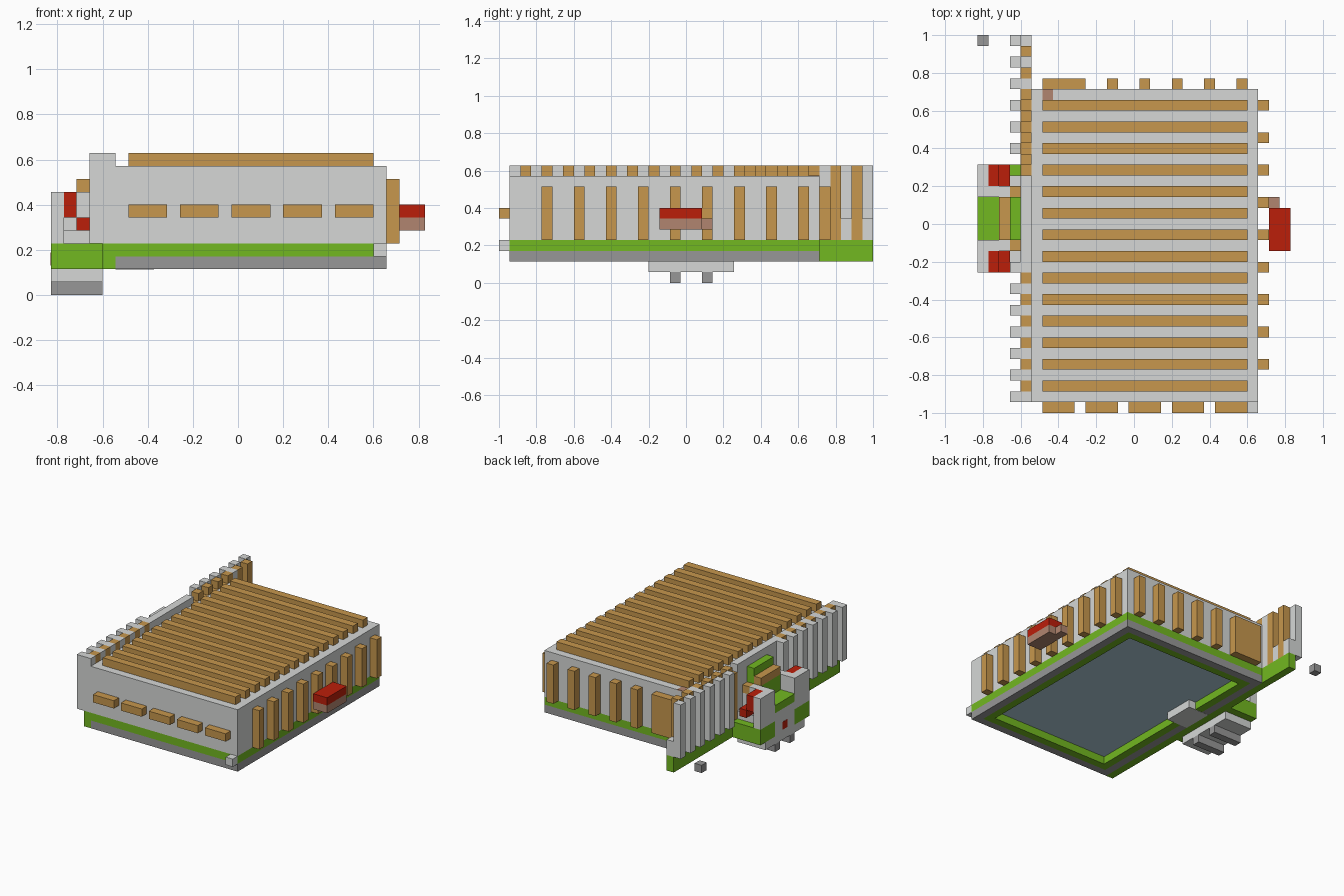
import bpy
import bmesh
from mathutils import Vector

if "Cube" in bpy.data.objects:
    bpy.data.objects.remove(bpy.data.objects["Cube"])

U = 2 / 35                      # size of one block
ORIGIN = Vector((14.5, 17.5, 0))


def material(name, r, g, b):
    m = bpy.data.materials.new(name)
    m.use_nodes = True
    m.diffuse_color = (r, g, b, 1)
    m.node_tree.nodes["Principled BSDF"].inputs["Base Color"].default_value = (r, g, b, 1)
    return m


STONE = material("light_stone", 0.67, 0.685, 0.675)
GREY = material("mid_grey", 0.31, 0.31, 0.31)
WOOD = material("wood", 0.57, 0.31, 0.075)
GRASS = material("grass_green", 0.17, 0.48, 0.015)
RED = material("red", 0.5, 0.013, 0.003)
CLAY = material("clay", 0.44, 0.235, 0.16)
SLATE = material("slate", 0.44, 0.62, 0.71)


def blocks(name, mat, boxes):
    """One object from boxes given as (x range, y range, z range) in blocks."""
    bm = bmesh.new()
    for ranges in boxes:
        lo = Vector([r[0] for r in ranges])
        hi = Vector([r[1] for r in ranges])
        made = bmesh.ops.create_cube(bm, size=1)
        for v in made["verts"]:
            p = Vector([lo[i] if v.co[i] < 0 else hi[i] for i in range(3)])
            v.co = (p - ORIGIN) * U
    mesh = bpy.data.meshes.new(name)
    bm.to_mesh(mesh)
    bm.free()
    mesh.materials.append(mat)
    obj = bpy.data.objects.new(name, mesh)
    bpy.context.collection.objects.link(obj)
    return obj


def ring(inset, z):
    """Four bars, one block wide, inset from the edge of the hall."""
    x0, x1, y0, y1 = 5 + inset, 26 - inset, 1 + inset, 30 - inset
    return [((x0, x1), (y0, y0 + 1), z), ((x0, x1), (y1 - 1, y1), z),
            ((x0, x0 + 1), (y0 + 1, y1 - 1), z), ((x1 - 1, x1), (y0 + 1, y1 - 1), z)]


def cell(i):
    return (i, i + 1)


# Hall: foundation, walls and floor seen from below
blocks("foundation", GREY, ring(0, (2, 3)))
blocks("grass_band", GRASS, ring(0, (3, 4)))
blocks("inner_grass_band", GRASS, ring(1, (2, 3)))
blocks("hall_floor", SLATE, [((6, 25), (2, 29), (3, 4))])
blocks("hall_walls", STONE, [((5, 26), (1, 30), (4, 10))])
blocks("entrance_block", STONE, [((5, 8), (16, 20), (1.98, 3))])
blocks("corner_block", STONE, [((25, 26), (0, 1), (3, 4))])
blocks("roof_inlay", CLAY, [((6, 7), (29, 30), (9.9, 10.05))])

# Roof slats
blocks("roof_slats", WOOD, [((6, 25), cell(y), (10, 11)) for y in range(2, 29, 2)])

# Logs on the front, posts on the left side and back
blocks("front_logs", WOOD, [((x, x + 3), (0, 1), (6, 7)) for x in range(6, 25, 4)])
blocks("side_posts", WOOD, [((26, 27), cell(y), (4, 9)) for y in range(4, 29, 3)])
blocks("back_posts", WOOD, [((6, 10), (30, 31), (4, 9))]
       + [(cell(x), (30, 31), (4, 9)) for x in range(12, 25, 3)])

# Hanging box on the left side
blocks("side_box_lid", RED, [((27, 29), (15, 19), (6, 7))])
blocks("side_box_base", CLAY, [((27, 29), (15, 19), (5, 6)),
                               ((27, 28), (19, 20), (5, 6))])

# Long fence along the right side
WALL_Z = (4, 11)
near = range(1, 14, 2)
far = range(24, 35, 2)
blocks("fence_base", GRASS, [((4, 5), (1, 35), (2, 4))])
blocks("fence_pickets", STONE, [((3, 4), cell(y), WALL_Z) for y in [*near, *far]])
blocks("fence_stone_infill", STONE,
       [((4, 5), cell(y), WALL_Z) for y in [*near, 30]]
       + [((4, 5), cell(y), (4, 6)) for y in (32, 34)]
       + [((4, 5), (14, 22), WALL_Z)])
blocks("fence_wood_infill", WOOD,
       [((4, 5), cell(y), WALL_Z) for y in [*range(2, 13, 2), *range(23, 34, 2)]]
       + [((4, 5), cell(y), (4, 10)) for y in range(22, 29, 2)])
blocks("loose_block", GREY, [((0, 1), (34, 35), (3, 4))])


# Porch on the right side, mirrored about its middle
def mirrored(x, y, z):
    return [(x, y, z), (x, (36 - y[1], 36 - y[0]), z)]


blocks("porch_feet", GREY, mirrored((0, 4), (19, 20), (0, 1)))
blocks("porch_step", STONE, [((0, 4), (14, 22), (1, 2))])
blocks("porch_core", STONE, [((0, 4), (16, 20), (2, 5))])
blocks("porch_grass", GRASS, mirrored((0, 4), (20, 23), (2, 4)))
blocks("porch_green_steps", GRASS, [((0, 2), (16, 20), (5, 6)),
                                    ((2, 3), (16, 20), (5, 8)),
                                    ((3, 4), (16, 20), (5, 10))])
blocks("porch_piers", STONE, mirrored((0, 3), (20, 21), (4, 8))
       + mirrored((3, 4), (20, 21), (4, 7))
       + mirrored((0, 1), (21, 23), (4, 8))
       + mirrored((1, 4), (21, 22), (4, 5)))
blocks("porch_beam", WOOD, [((2, 3), (16, 20), (8, 9))]
       + mirrored((3, 4), (20, 21), (7, 8)))
blocks("porch_red_trim", RED, mirrored((1, 2), (21, 23), (6, 8))
       + mirrored((2, 3), (21, 23), (5, 6)))
blocks("porch_red_spot", RED, [((-0.02, 0.05), (17.5, 18.5), (2.3, 3.3))])
